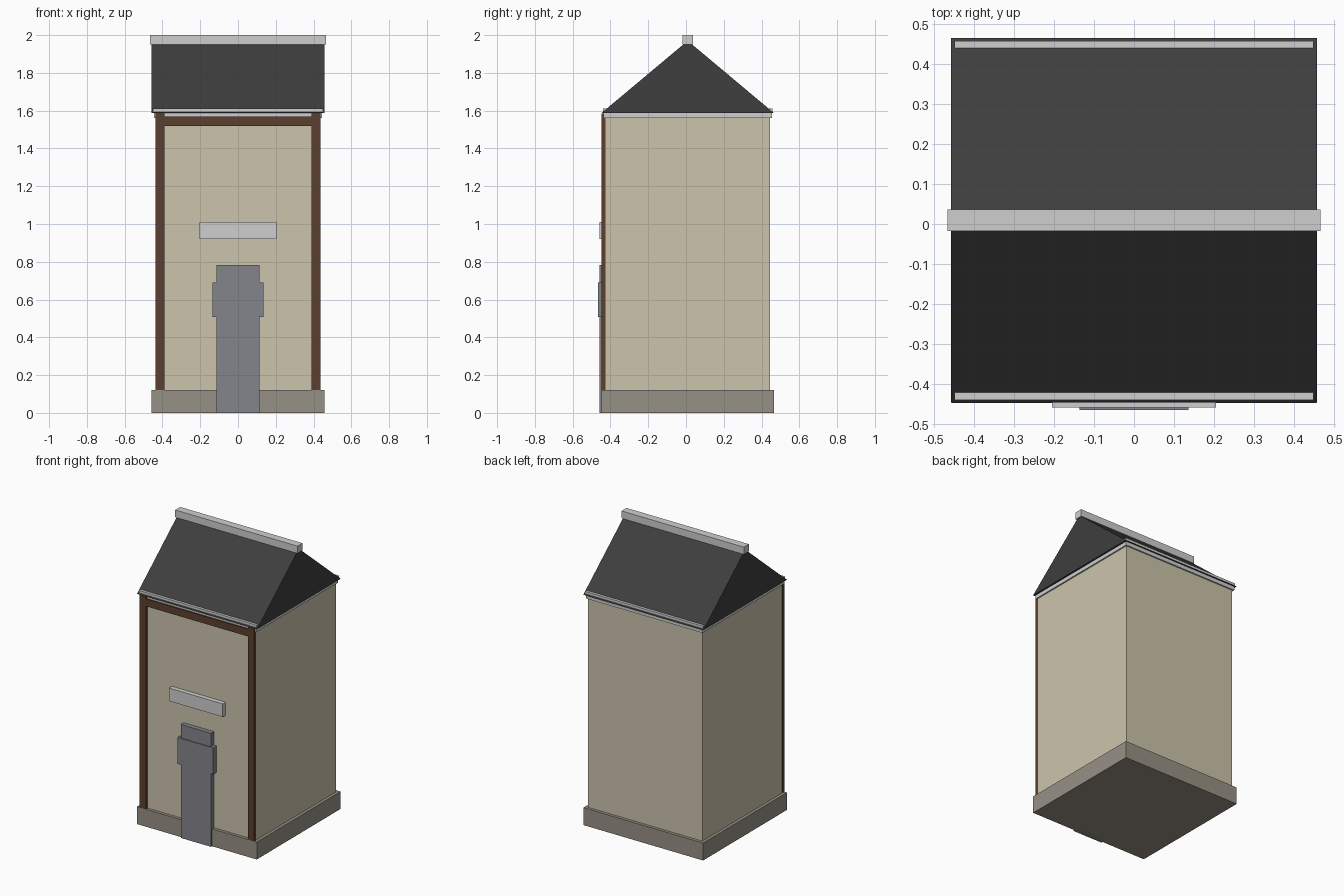
import bpy, bmesh

if "Cube" in bpy.data.objects:
    bpy.data.objects.remove(bpy.data.objects["Cube"])

YC = 0.009  # depth centre of the house body; the front plates stick out further


def srgb(r, g, b):
    lin = [(c / 255 / 12.92) if c < 11 else ((c / 255 + 0.055) / 1.055) ** 2.4 for c in (r, g, b)]
    return (*lin, 1.0)


def material(name, rgb):
    m = bpy.data.materials.new(name)
    m.diffuse_color = srgb(*rgb)
    m.use_nodes = True
    m.node_tree.nodes["Principled BSDF"].inputs["Base Color"].default_value = m.diffuse_color
    return m


CREAM = material("cream wall", (204, 196, 171))
STONE = material("stone grey", (151, 145, 134))
ROOF = material("charcoal roof", (62, 62, 62))
BROWN = material("brown timber", (92, 64, 46))
DOOR = material("slate door", (132, 133, 140))
LIGHT = material("light grey trim", (207, 207, 207))


def add_object(name, bm, mat):
    bmesh.ops.recalc_face_normals(bm, faces=bm.faces)
    me = bpy.data.meshes.new(name)
    bm.to_mesh(me)
    bm.free()
    me.materials.append(mat)
    ob = bpy.data.objects.new(name, me)
    bpy.context.collection.objects.link(ob)
    return ob


def box(name, x, y, z, mat):
    """Box from (min, max) ranges on each axis."""
    bm = bmesh.new()
    bmesh.ops.create_cube(bm, size=1)
    for v in bm.verts:
        v.co = [r[0] if c < 0 else r[1] for c, r in zip(v.co, (x, y, z))]
    return add_object(name, bm, mat)


def sym(h, c=0.0):
    return (c - h, c + h)


# Plinth, walls and eaves slab
box("plinth", sym(0.457), sym(0.457, YC), (0, 0.12), STONE)
box("walls", sym(0.436), sym(0.436, YC), (0.12, 1.565), CREAM)
box("eaves_slab", sym(0.446), sym(0.446, YC), (1.562, 1.59), LIGHT)

# Solid gable roof, extruded along x
bm = bmesh.new()
tri = [bm.verts.new((-0.458, YC + y, z)) for y, z in ((-0.456, 1.588), (0.456, 1.588), (0, 1.97))]
face = bm.faces.new(tri)
ext = bmesh.ops.extrude_face_region(bm, geom=[face])
for v in ext["geom"]:
    if isinstance(v, bmesh.types.BMVert):
        v.co.x = 0.458
add_object("gable_roof", bm, ROOF)

# Ridge cap and a gutter strip along each eave
box("ridge_cap", sym(0.467), sym(0.027, YC), (1.95, 2.0), LIGHT)
for side, s in (("front", -1), ("back", 1)):
    box(side + "_gutter", sym(0.449), sym(0.009, YC + s * 0.44), (1.594, 1.611), LIGHT)

# Timber frame on the front wall
for side, s in (("left", -1), ("right", 1)):
    box(side + "_post", sym(0.0235, s * 0.4135), (-0.447, -0.426), (0.12, 1.586), BROWN)
box("top_beam", sym(0.39), (-0.447, -0.426), (1.52, 1.57), BROWN)

# Door with a wider middle panel, and the plate above it
box("door", sym(0.115), (-0.459, -0.426), (0, 0.783), DOOR)
box("door_panel", sym(0.136), (-0.465, -0.426), (0.508, 0.69), DOOR)
box("sign_plate", sym(0.205), (-0.459, -0.426), (0.92, 1.01), LIGHT)
